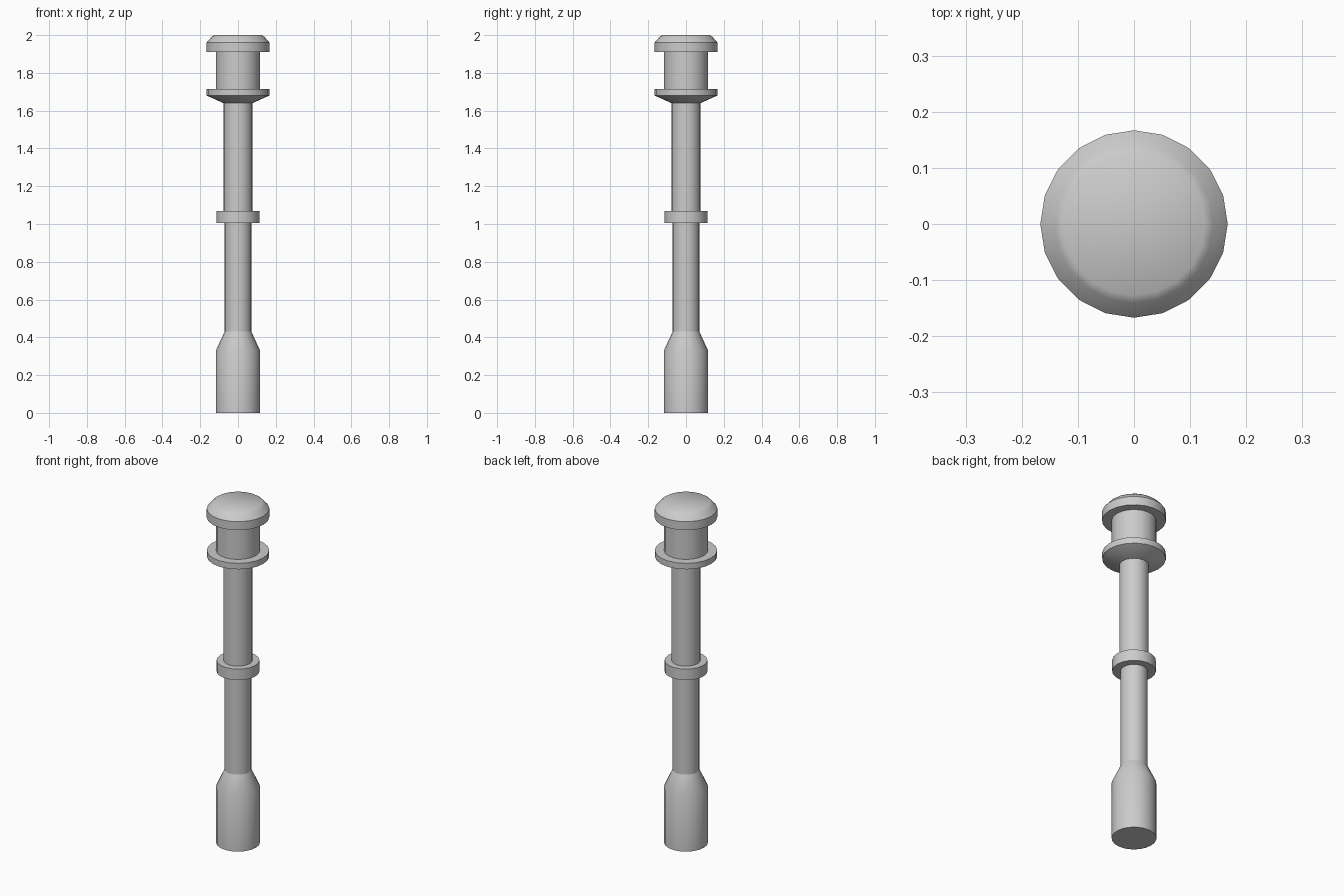
import bpy, bmesh, math

if "Cube" in bpy.data.objects:
    bpy.data.objects.remove(bpy.data.objects["Cube"])

SIDES = 20


def lathe(name, profile):
    """Closed solid turned around z from (radius, height) points, bottom to top."""
    bm = bmesh.new()
    rings = []
    for r, z in profile:
        rings.append([bm.verts.new((r * math.cos(2 * math.pi * i / SIDES),
                                    r * math.sin(2 * math.pi * i / SIDES), z))
                      for i in range(SIDES)])
    for a, b in zip(rings, rings[1:]):
        for i in range(SIDES):
            j = (i + 1) % SIDES
            bm.faces.new((a[i], a[j], b[j], b[i]))
    bm.faces.new(rings[0][::-1])
    bm.faces.new(rings[-1])
    mesh = bpy.data.meshes.new(name)
    bm.to_mesh(mesh)
    bm.free()
    obj = bpy.data.objects.new(name, mesh)
    bpy.context.collection.objects.link(obj)
    bpy.ops.object.select_all(action='DESELECT')
    obj.select_set(True)
    bpy.context.view_layer.objects.active = obj
    bpy.ops.object.shade_smooth_by_angle(angle=math.radians(40))
    return obj


# Wide foot tapering into the post
lathe("base", [(0.117, 0), (0.117, 0.33), (0.071, 0.43)])
# Lower and upper post with the collar between them
lathe("lower_shaft", [(0.071, 0.43), (0.071, 1.005)])
lathe("collar", [(0.114, 1.005), (0.114, 1.07)])
lathe("upper_shaft", [(0.077, 1.07), (0.077, 1.64)])
# Flared flange under the head
lathe("flange", [(0.077, 1.64), (0.166, 1.68), (0.166, 1.715)])
# Head drum and rounded cap
lathe("head_drum", [(0.117, 1.715), (0.117, 1.91)])
lathe("cap", [(0.167, 1.91), (0.167, 1.96), (0.141, 1.99), (0.127, 2.0)])
